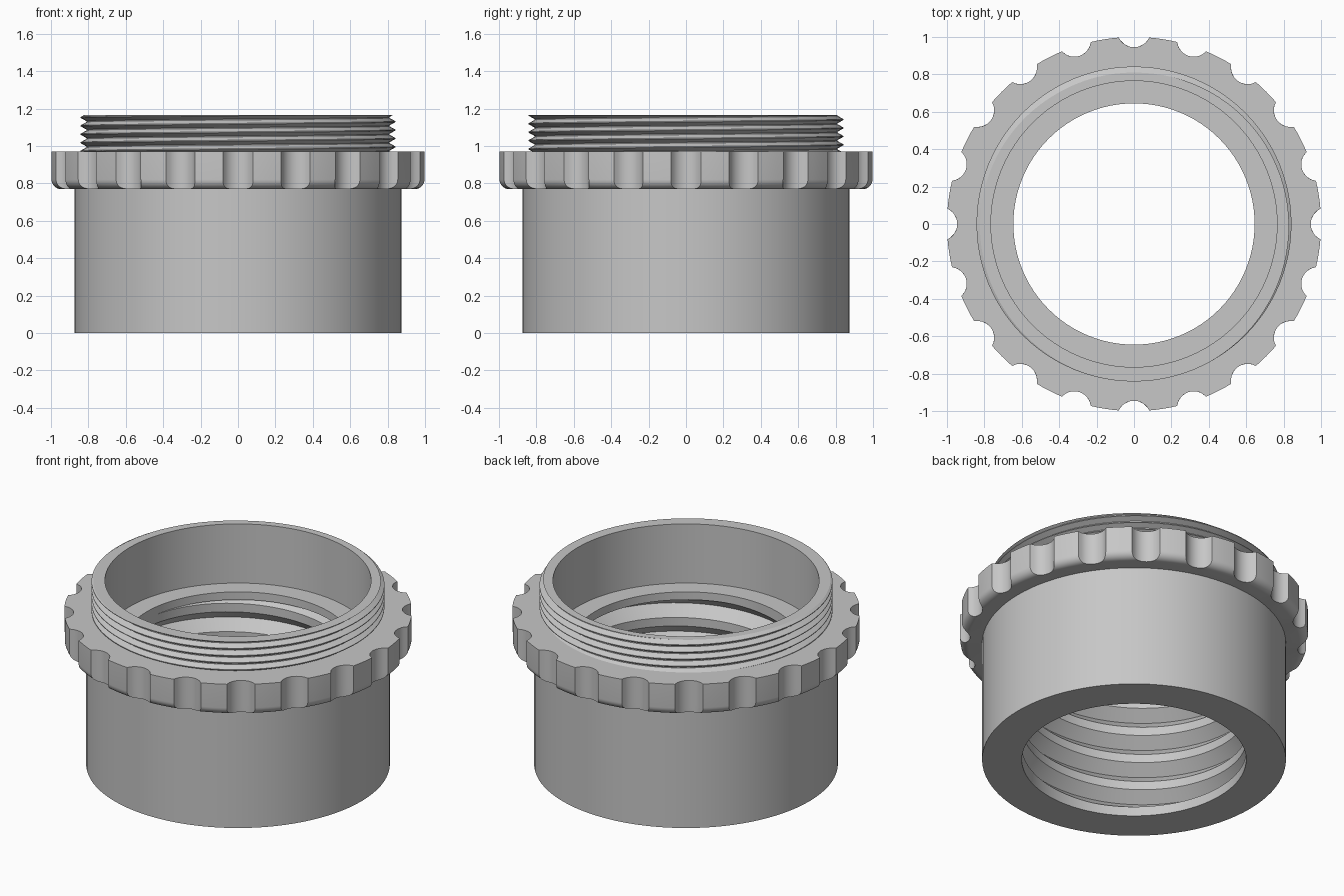
import bpy, bmesh
from math import pi, sin, cos, acos, sqrt, floor, radians

cube = bpy.data.objects.get("Cube")
if cube:
    bpy.data.objects.remove(cube, do_unlink=True)

GREY = 0.57
mat = bpy.data.materials.new("plain grey")
mat.use_nodes = True
mat.diffuse_color = (GREY, GREY, GREY, 1)
mat.node_tree.nodes["Principled BSDF"].inputs["Base Color"].default_value = (GREY, GREY, GREY, 1)

SEGMENTS = 96


def skin(name, rows):
    """Skin a closed loop of rings into a solid ring-shaped part."""
    bm = bmesh.new()
    grid = [[bm.verts.new(p) for p in row] for row in rows]
    for a, b in zip(grid, grid[1:] + grid[:1]):
        for i in range(len(a) - 1):
            bm.faces.new((a[i], a[i + 1], b[i + 1], b[i]))
    bmesh.ops.remove_doubles(bm, verts=bm.verts, dist=0.00002)
    bmesh.ops.recalc_face_normals(bm, faces=bm.faces)
    mesh = bpy.data.meshes.new(name)
    bm.to_mesh(mesh)
    bm.free()
    mesh.materials.append(mat)
    obj = bpy.data.objects.new(name, mesh)
    bpy.context.collection.objects.link(obj)
    bpy.ops.object.select_all(action='DESELECT')
    obj.select_set(True)
    bpy.context.view_layer.objects.active = obj
    bpy.ops.object.shade_smooth_by_angle(angle=radians(25))
    return obj


def polar(r, angle, z):
    return (r * cos(angle), r * sin(angle), z)


def ring(r, z, count=SEGMENTS):
    return [polar(r, 2 * pi * i / count, z) for i in range(count + 1)]


def thread(z0, z1, pitch, profile):
    """Helical rows; profile lists (fraction of pitch, radius) from 0 to 1."""
    def radius(f):
        for (f0, r0), (f1, r1) in zip(profile, profile[1:]):
            if f <= f1:
                return r0 + (r1 - r0) * (f - f0) / (f1 - f0)
        return profile[-1][1]

    rows = []
    for k in range(-1, int((z1 - z0) / pitch) + 2):
        for f, r in profile[:-1]:
            row = []
            for i in range(SEGMENTS + 1):
                turn = i / SEGMENTS
                z = z0 + pitch * (k + f + turn)
                if z < z0 or z > z1:
                    z = min(max(z, z0), z1)
                    u = (z - z0) / pitch - turn
                    row.append(polar(radius(u - floor(u)), 2 * pi * turn, z))
                else:
                    row.append(polar(r, 2 * pi * turn, z))
            rows.append(row)
    return rows


# Lower sleeve with a coarse internal thread and a ledge at its top
BORE = 0.645
inner = thread(0.06, 0.74, 0.18, [(0, BORE), (0.3, BORE), (0.65, 0.71), (1, BORE)])
skin("lower_sleeve",
     [ring(0.873, 0.79), ring(0.873, 0), ring(BORE, 0), ring(BORE, 0.06)]
     + inner + [ring(BORE, 0.74), ring(BORE, 0.79)])

# Upper collar with a fine external thread
ROOT = 0.81
outer = thread(0.97, 1.165, 0.045, [(0, ROOT), (0.1, ROOT), (0.5, 0.842), (0.6, 0.842), (1, ROOT)])
skin("threaded_collar",
     [ring(0.765, 0.79), ring(ROOT, 0.79), ring(ROOT, 0.97)]
     + outer + [ring(ROOT, 1.165), ring(0.765, 1.165)])

# Grip flange with scalloped rim and rounded lower edge
GRIPS, FLUTE_CENTRE, FLUTE_RADIUS, FILLET = 20, 1.035, 0.09, 0.05
FLUTE_STEPS, LAND_STEPS = 12, 4


def fluted_ring(rim, z):
    row, step = [], 2 * pi / GRIPS
    half = acos(min(1, (rim ** 2 + FLUTE_CENTRE ** 2 - FLUTE_RADIUS ** 2) / (2 * rim * FLUTE_CENTRE)))
    for g in range(GRIPS):
        for i in range(FLUTE_STEPS):
            t = half * (2 * i / FLUTE_STEPS - 1)
            gap = max(0, FLUTE_RADIUS ** 2 - (FLUTE_CENTRE * sin(t)) ** 2)
            row.append(polar(FLUTE_CENTRE * cos(t) - sqrt(gap), g * step + t, z))
        for i in range(LAND_STEPS):
            row.append(polar(rim, g * step + half + (step - 2 * half) * i / LAND_STEPS, z))
    return row + row[:1]


COUNT = GRIPS * (FLUTE_STEPS + LAND_STEPS)
rim_rows = []
for i in range(9):
    a = pi / 2 * i / 8
    rim_rows.append(fluted_ring(1 - FILLET + FILLET * sin(a), 0.77 + FILLET * (1 - cos(a))))
skin("grip_flange",
     [ring(0.80, 0.77, COUNT)] + rim_rows + [fluted_ring(1, 0.97), ring(0.80, 0.97, COUNT)])
